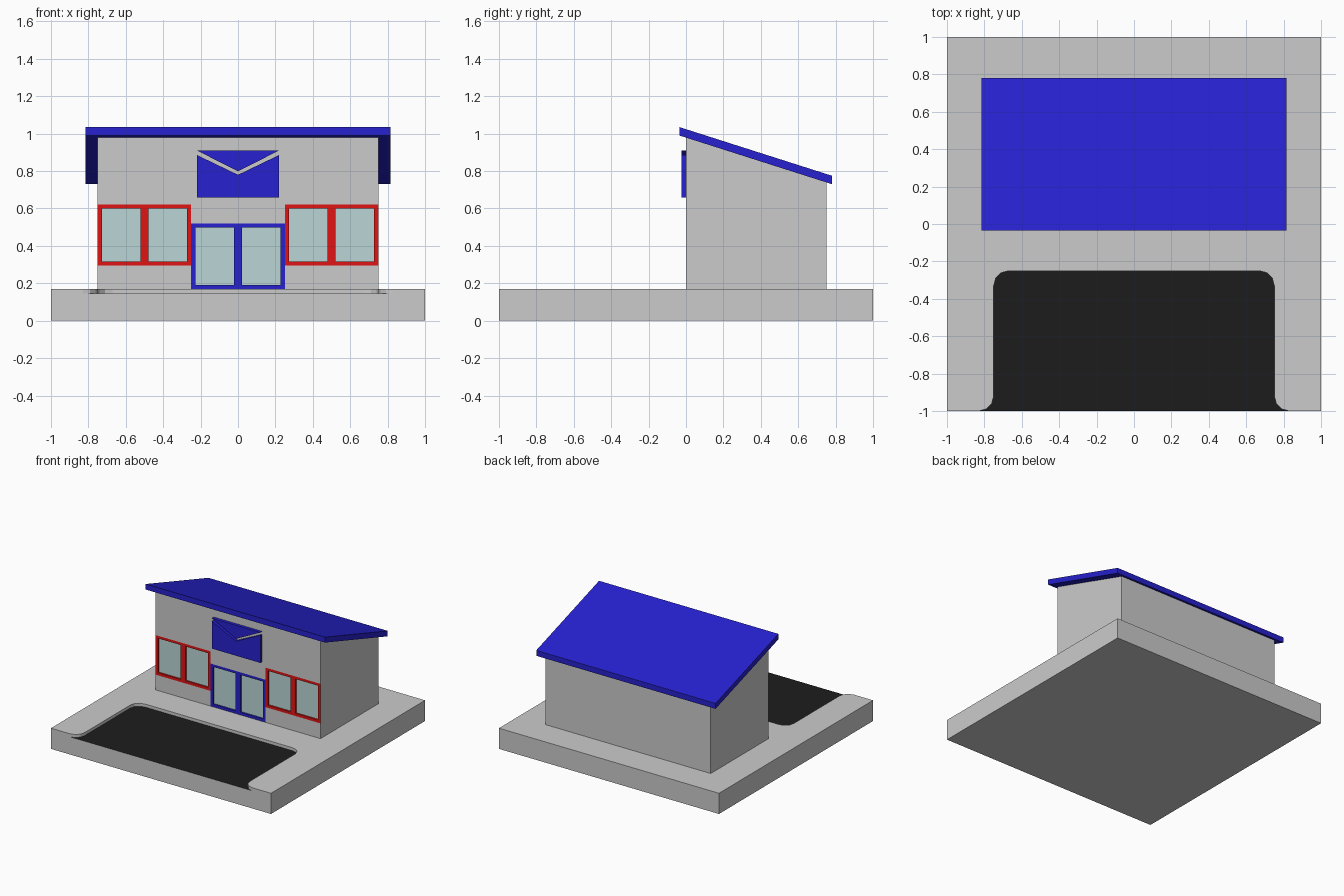
import bpy, bmesh
from math import cos, sin, radians

if "Cube" in bpy.data.objects:
    bpy.data.objects.remove(bpy.data.objects["Cube"])


def material(name, rgb):
    m = bpy.data.materials.new(name)
    m.diffuse_color = (*rgb, 1)
    m.use_nodes = True
    m.node_tree.nodes["Principled BSDF"].inputs["Base Color"].default_value = m.diffuse_color
    return m


BLUE = material("blue_paint", (0.02, 0.015, 0.62))
RED = material("red_paint", (0.75, 0.007, 0.007))
GLASS = material("glass", (0.5, 0.67, 0.67))
ASPHALT = material("asphalt", (0.012, 0.012, 0.012))
GREY = material("concrete", (0.8, 0.8, 0.8))


def finish(bm, name, mats=()):
    bmesh.ops.remove_doubles(bm, verts=bm.verts, dist=1e-5)
    me = bpy.data.meshes.new(name)
    bm.to_mesh(me)
    bm.free()
    for m in mats:
        me.materials.append(m)
    ob = bpy.data.objects.new(name, me)
    bpy.context.collection.objects.link(ob)
    return ob


def face(bm, pts, mat=0):
    f = bm.faces.new([bm.verts.new(p) for p in pts])
    f.material_index = mat
    return f


def prism(name, pts, offset, mats=()):
    """Closed solid from a flat 3D outline swept by offset."""
    bm = bmesh.new()
    far = [tuple(a + b for a, b in zip(p, offset)) for p in pts]
    face(bm, pts)
    face(bm, far)
    for i in range(len(pts)):
        j = (i + 1) % len(pts)
        face(bm, [pts[i], pts[j], far[j], far[i]])
    bmesh.ops.remove_doubles(bm, verts=bm.verts, dist=1e-5)
    bmesh.ops.recalc_face_normals(bm, faces=bm.faces)
    return finish(bm, name, mats)


# Ground slab with a sunken parking bay open to the front
TOP, FLOOR, R = 0.17, 0.145, 0.08


def arc(cx, cy, a0, a1, n=3):
    angles = [radians(a0 + (a1 - a0) * i / n) for i in range(n + 1)]
    return [(cx + R * cos(a), cy + R * sin(a)) for a in angles]


left = arc(-0.83, -0.92, -90, 0) + arc(-0.67, -0.33, 180, 90)
bay = left + [(-x, y) for x, y in reversed(left)]
at = lambda pts, z: [(x, y, z) for x, y in pts]
corners = [(1, -1), (1, 1), (-1, 1), (-1, -1)]
bm = bmesh.new()
face(bm, at(bay + corners, TOP))
face(bm, at(reversed(bay), FLOOR), 1)
face(bm, at(reversed(corners), 0))
for a, b in zip(corners, corners[1:]):
    face(bm, at([a, b], 0) + at([b, a], TOP))
face(bm, [(-1, -1, 0), (1, -1, 0), (1, -1, TOP), (0.83, -1, TOP), (0.83, -1, FLOOR),
          (-0.83, -1, FLOOR), (-0.83, -1, TOP), (-1, -1, TOP)])
for a, b in zip(bay, bay[1:]):
    face(bm, at([a, b], FLOOR) + at([b, a], TOP))
bmesh.ops.remove_doubles(bm, verts=bm.verts, dist=1e-5)
bmesh.ops.recalc_face_normals(bm, faces=bm.faces)
finish(bm, "ground_slab", [GREY, ASPHALT])

# Building walls, front left open where windows and door sit
W, D, HF, HB = 0.75, 0.75, 0.979, 0.74
bm = bmesh.new()
face(bm, [(W, 0, TOP), (W, D, TOP), (W, D, HB), (W, 0, HF)])
face(bm, [(-W, 0, HF), (-W, D, HB), (-W, D, TOP), (-W, 0, TOP)])
face(bm, [(W, D, TOP), (-W, D, TOP), (-W, D, HB), (W, D, HB)])
for x0, x1 in ((-W, -0.25), (0.25, W)):
    face(bm, [(x0, 0, TOP), (x1, 0, TOP), (x1, 0, 0.295), (x0, 0, 0.295)])
face(bm, [(-W, 0, 0.62), (-0.25, 0, 0.62), (-0.25, 0, 0.52), (0.25, 0, 0.52),
          (0.25, 0, 0.62), (W, 0, 0.62), (W, 0, HF), (-W, 0, HF)])
finish(bm, "walls")


# Two-pane units: flush frame with recessed glass
def glazed_unit(name, cx, z0, z1, mat):
    xs = [cx + d for d in (-0.25, -0.228, -0.021, 0.021, 0.228, 0.25)]
    zs = [z0, z0 + 0.021, z1 - 0.021, z1]
    bm = bmesh.new()
    panes = []
    for i in range(5):
        for j in range(3):
            f = face(bm, [(xs[i], 0, zs[j]), (xs[i + 1], 0, zs[j]),
                          (xs[i + 1], 0, zs[j + 1]), (xs[i], 0, zs[j + 1])])
            if j == 1 and i in (1, 3):
                panes.append(f)
    bmesh.ops.remove_doubles(bm, verts=bm.verts, dist=1e-5)
    bm.normal_update()
    bmesh.ops.inset_individual(bm, faces=panes, thickness=0, depth=-0.015)
    for f in panes:
        f.material_index = 1
    finish(bm, name, [mat, GLASS])


glazed_unit("window_left", -0.5, 0.295, 0.62, RED)
glazed_unit("window_right", 0.5, 0.295, 0.62, RED)
glazed_unit("double_door", 0, TOP, 0.52, BLUE)

# Sloping roof
X = 0.815
prism("roof", [(-X, -0.035, 0.99), (-X, 0.78, 0.73), (-X, 0.78, 0.775), (-X, -0.035, 1.035)],
      (2 * X, 0, 0), [BLUE])

# Envelope-shaped sign: lower panel and flap with a gap between
Y, S = -0.025, 0.22
prism("sign_panel", [(-S, Y, 0.66), (S, Y, 0.66), (S, Y, 0.886), (0, Y, 0.78), (-S, Y, 0.886)],
      (0, -Y, 0), [BLUE])
prism("sign_flap", [(-S, Y, 0.91), (0, Y, 0.799), (S, Y, 0.91)], (0, -Y, 0), [BLUE])
